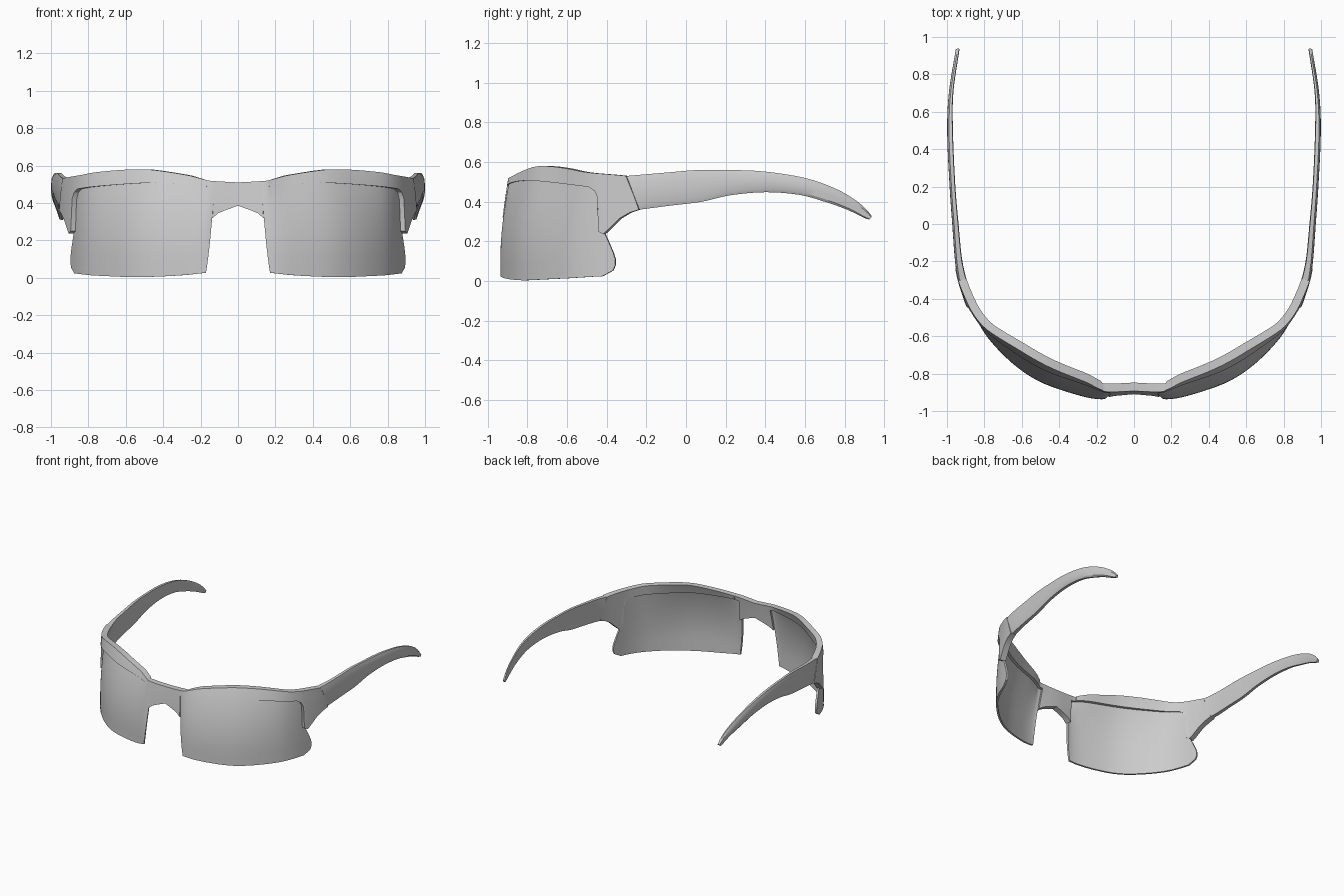
import bpy, bmesh
from mathutils import Vector

if "Cube" in bpy.data.objects:
    bpy.data.objects.remove(bpy.data.objects["Cube"])


def curve(keys, v):
    """Smooth interpolation of (v, a, b, ...) keys; returns [a, b, ...]."""
    n = len(keys)
    v = min(max(v, keys[0][0]), keys[-1][0])
    i = 0
    while i < n - 2 and v > keys[i + 1][0]:
        i += 1

    def slope(k, c):
        a, b = keys[max(k - 1, 0)], keys[min(k + 1, n - 1)]
        return (b[c] - a[c]) / (b[0] - a[0])
    p, q = keys[i], keys[i + 1]
    h = q[0] - p[0]
    s = (v - p[0]) / h
    return [(2*s**3 - 3*s*s + 1) * p[c] + (s**3 - 2*s*s + s) * h * slope(i, c)
            + (3*s*s - 2*s**3) * q[c] + (s**3 - s*s) * h * slope(i + 1, c)
            for c in range(1, len(p))]


def mix(a, b, f):
    return a + (b - a) * f


# Wrap line seen from above, from the nose (0) round to the hinge (9+)
PLAN = [(0, 0, -.92), (1, .11, -.925), (2, .18, -.937), (3, .3, -.915),
        (4, .5, -.845), (5, .65, -.745), (6, .78, -.61), (7, .85, -.49),
        (8, .895, -.36), (9, .92, -.27), (10, .932, -.2)]
LEAN = [(0, .45), (1, .45), (2, .75), (3, 1), (5, .9), (6.5, .35), (8, .1), (10, 0)]
FRAME_OUT = [(0, .006), (5, .01), (6.5, .02), (8, .03), (10, .03)]
TOP = [(0, .51), (1, .516), (2, .525), (3, .55), (4, .577), (5, .578),
       (6, .565), (7, .547), (8.7, .53)]
BROW = [(1.12, .482), (2, .492), (3, .503), (4, .507), (5, .5), (6, .488), (7, .475)]


def shell(t, z, off):
    """Point on the leaning wrap surface, pushed outward by off."""
    p = Vector(curve(PLAN, t))
    d = Vector(curve(PLAN, t + .1)) - Vector(curve(PLAN, t - .1))
    nrm = Vector((d.y, -d.x)).normalized()
    p += nrm * (off - curve(LEAN, t)[0] * .44 * max(z - .1, 0) ** 2)
    return (0 if t == 0 else p.x, p.y, z)


def loft(name, rings, side=1, cap_start=True, mirror=False):
    bm = bmesh.new()
    rows = [[bm.verts.new((side * x, y, z)) for x, y, z in r] for r in rings]
    n = len(rows[0])
    for a, b in zip(rows, rows[1:]):
        for i in range(n):
            j = (i + 1) % n
            bm.faces.new((a[i], a[j], b[j], b[i]))
    # end caps as strips across the thickness
    for r in ([rows[0]] if cap_start else []) + [rows[-1]]:
        for i in range(n // 2 - 1):
            bm.faces.new((r[i], r[i + 1], r[n - 2 - i], r[n - 1 - i]))
    if mirror:
        geo = bm.verts[:] + bm.edges[:] + bm.faces[:]
        bmesh.ops.mirror(bm, geom=geo, axis='X', merge_dist=.0005)
        bmesh.ops.remove_doubles(bm, verts=bm.verts, dist=.0001)
    bmesh.ops.recalc_face_normals(bm, faces=bm.faces)
    me = bpy.data.meshes.new(name)
    bm.to_mesh(me)
    bm.free()
    ob = bpy.data.objects.new(name, me)
    bpy.context.collection.objects.link(ob)
    bpy.ops.object.select_all(action='DESELECT')
    ob.select_set(True)
    bpy.context.view_layer.objects.active = ob
    bpy.ops.object.shade_smooth_by_angle(angle=.55)


# Brow frame: nose bridge, brow bar and the side drops to the hinges
stations = [(0, 0, .385), (.5, .5, .365), (.9, .95, .345), (1.1, 1.34, .32)]
stations += [(t, t, curve(BROW, t)[0]) for t in [1.12 + 5.88 * i / 24 for i in range(25)]]
stations += [(7.25, 7.25, .455), (7.35, 7.38, .42), (7.4, 7.4, .25), (7.55, 7.6, .237),
             (7.7, 7.75, .255), (8.1, 8.3, .315), (8.4, 8.9, .345), (8.67, 9.5, .36)]
rings = []
for tt, tb, zb in stations:
    zt = curve(TOP, tt)[0]
    out, back = [], []
    for k in range(5):
        f = k / 4
        t, z = mix(tb, tt, f), mix(zb, zt, f)
        o = curve(FRAME_OUT, t)[0]
        out.append(shell(t, z, o))
        back.append(shell(t, z, o - .045))
    rings.append(out + back[::-1])
loft("brow_frame", rings, cap_start=False, mirror=True)

# Lenses: thin curved shields with a notched outer edge
OUTER = [(0, 7.3), (.02, 7.45), (.05, 7.9), (.1, 8.03), (.18, 7.8), (.24, 7.6), (.5, 7.3)]
BOTTOM = [(1.5, .027), (3.8, .004), (5.5, .01), (7.5, .024)]
lens = []
for i in range(29):
    u = i / 28
    tu = mix(1.5, 7.5, u)
    zb, zt = curve(BOTTOM, tu)[0], curve(BROW, tu)[0] + .02
    out, back = [], []
    for k in range(17):
        z = mix(zb, zt, k / 16)
        t = mix(1.95 - 1.9 * z, curve(OUTER, z)[0], u)
        out.append(shell(t, z, 0))
        back.append(shell(t, z, -.014))
    lens.append(out + back[::-1])

# Temples: tapering arms drooping behind the ear (s, top y, top z, bottom y, bottom z)
ARM = [(0, -.3, .53, -.235, .36), (1, -.1, .547, -.08, .38), (2, .06, .56, .08, .4),
       (3, .22, .56, .22, .432), (4, .4, .552, .4, .448), (5, .6, .52, .57, .435),
       (6, .75, .468, .7, .4), (7, .86, .405, .82, .357), (7.7, .92, .35, .9, .318),
       (8, .938, .325, .925, .31)]
WIDTH = [(-.3, .943, .895), (-.2, .957, .918), (0, .972, .938), (.2, .986, .955),
         (.5, .999, .968), (.7, .99, .966), (.94, .952, .932)]
arm = []
for i in range(33):
    yt, zt, yb, zb = curve(ARM, i / 4)
    out, back = [], []
    for f, inset in ((0, .008), (.15, 0), (.5, 0), (.8, .001), (1, .01)):
        y = mix(yb, yt, f)
        xo, xi = curve(WIDTH, y)
        out.append((xo - inset, y, mix(zb, zt, f)))
        back.append((xi + inset * .3, y, mix(zb, zt, f)))
    arm.append(out + back[::-1])

for side, label in ((1, "right"), (-1, "left")):
    loft("lens_" + label, lens, side)
    loft("temple_" + label, arm, side)
